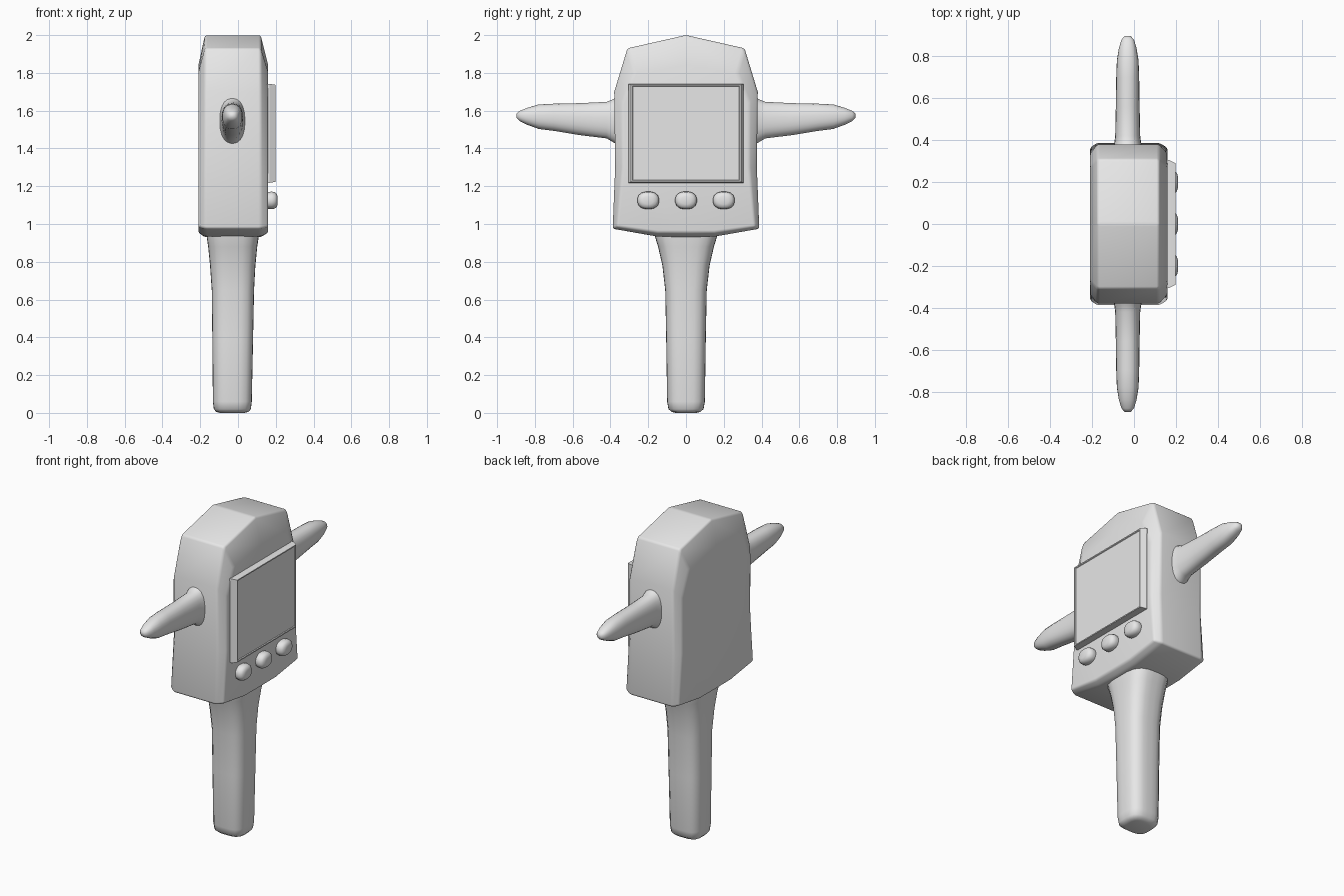
import bpy, bmesh, math
from mathutils import Vector

if "Cube" in bpy.data.objects:
    bpy.data.objects.remove(bpy.data.objects["Cube"])

grey = bpy.data.materials.new("light_grey")
grey.diffuse_color = (0.8, 0.8, 0.8, 1)
grey.use_nodes = True
grey.node_tree.nodes["Principled BSDF"].inputs["Base Color"].default_value = grey.diffuse_color


def loft(name, rings, angle=40, bevel=0):
    """Skin a list of equal-length point rings and cap both ends."""
    bm = bmesh.new()
    loops = [[bm.verts.new(p) for p in r] for r in rings]
    n = len(loops[0])
    for a, b in zip(loops, loops[1:]):
        for i in range(n):
            j = (i + 1) % n
            bm.faces.new((a[i], a[j], b[j], b[i]))
    bm.faces.new(loops[0][::-1])
    bm.faces.new(loops[-1])
    bmesh.ops.recalc_face_normals(bm, faces=bm.faces)
    me = bpy.data.meshes.new(name)
    bm.to_mesh(me)
    bm.free()
    me.materials.append(grey)
    ob = bpy.data.objects.new(name, me)
    bpy.context.collection.objects.link(ob)
    bpy.ops.object.select_all(action='DESELECT')
    ob.select_set(True)
    bpy.context.view_layer.objects.active = ob
    if bevel:
        m = ob.modifiers.new("soft_edges", 'BEVEL')
        m.width, m.segments, m.limit_method = bevel, 3, 'ANGLE'
        m.angle_limit = math.radians(20)
        bpy.ops.object.modifier_apply(modifier=m.name)
    bpy.ops.object.shade_smooth_by_angle(angle=math.radians(angle))
    return ob


def squircle(a, b, n=24, power=0.42):
    """Rounded rectangle outline with half sizes a and b."""
    pts = []
    for i in range(n):
        t = 2 * math.pi * (i + 0.5) / n
        c, s = math.cos(t), math.sin(t)
        k = (abs(c) ** (1 / power) + abs(s) ** (1 / power)) ** -power
        pts.append((a * c * k, b * s * k))
    return pts


def outline(x, half):
    """Mirror a half outline in y,z and place it at x."""
    left = [(-y, z) for y, z in half[::-1] if y > 0]
    return [Vector((x, y, z)) for y, z in half + left]


# Body: full outline in the middle, smaller outlines on both broad faces
outer = [(0, 2.0), (0.31, 1.93), (0.38, 1.70), (0.375, 1.3), (0.388, 0.975), (0.16, 0.935), (0, 0.93)]
inner = [(0, 1.84), (0.27, 1.80), (0.335, 1.64), (0.335, 1.3), (0.365, 0.985), (0.15, 0.955), (0, 0.955)]
loft("body", [outline(-0.21, inner), outline(-0.175, outer),
              outline(0.12, outer), outline(0.16, inner)], 40, 0.012)

# Handle: x centre, half x, half y, z
handle = [(-0.03, 0.085, 0.075, 0.005), (-0.03, 0.098, 0.093, 0.02), (-0.03, 0.103, 0.10, 0.06),
          (-0.028, 0.108, 0.105, 0.4), (-0.027, 0.112, 0.11, 0.65), (-0.028, 0.12, 0.125, 0.78),
          (-0.028, 0.13, 0.148, 0.88), (-0.028, 0.138, 0.165, 0.935), (-0.028, 0.14, 0.17, 0.99)]
base = [[(cx + u * 0.75, v * 0.75, 0) for u, v in squircle(hx, hy, power=0.3)]
        for cx, hx, hy, z in handle[:1]]
loft("handle", base + [[(cx + u, v, z) for u, v in squircle(hx, hy, power=0.3)]
                       for cx, hx, hy, z in handle], 60)

# Arms: distance out, half x, z centre, half z
arm = [(0.34, 0.075, 1.545, 0.14), (0.39, 0.064, 1.547, 0.112), (0.42, 0.06, 1.55, 0.097),
       (0.56, 0.057, 1.555, 0.085), (0.70, 0.055, 1.565, 0.072), (0.78, 0.052, 1.568, 0.065),
       (0.84, 0.042, 1.57, 0.045), (0.88, 0.03, 1.572, 0.027), (0.897, 0.014, 1.573, 0.012)]
for name, side in (("left_arm", 1), ("right_arm", -1)):
    loft(name, [[(-0.03 + u, side * y, zc + v) for u, v in squircle(hx, hz)]
                for y, hx, zc, hz in arm], 60)


def rect(x, hy, hz, zc):
    return [(x, sy * hy, zc + sz * hz) for sy, sz in ((-1, -1), (1, -1), (1, 1), (-1, 1))]


# Screen: raised frame with tapered edge and a shallow inset panel
loft("screen", [rect(0.12, 0.305, 0.262, 1.48), rect(0.168, 0.305, 0.262, 1.48),
                rect(0.198, 0.29, 0.257, 1.48), rect(0.198, 0.283, 0.25, 1.48),
                rect(0.193, 0.28, 0.247, 1.48)], 25)

# Three rounded buttons
for i, y in enumerate((-0.2, 0, 0.2)):
    rings = [(0.13, 0.85), (0.16, 0.95), (0.178, 1.0), (0.195, 0.93), (0.205, 0.75), (0.21, 0.45)]
    loft(f"button_{i + 1}", [[(x, y + u * s, 1.125 + v * s) for u, v in squircle(0.058, 0.047, 16)]
                             for x, s in rings], 60)
